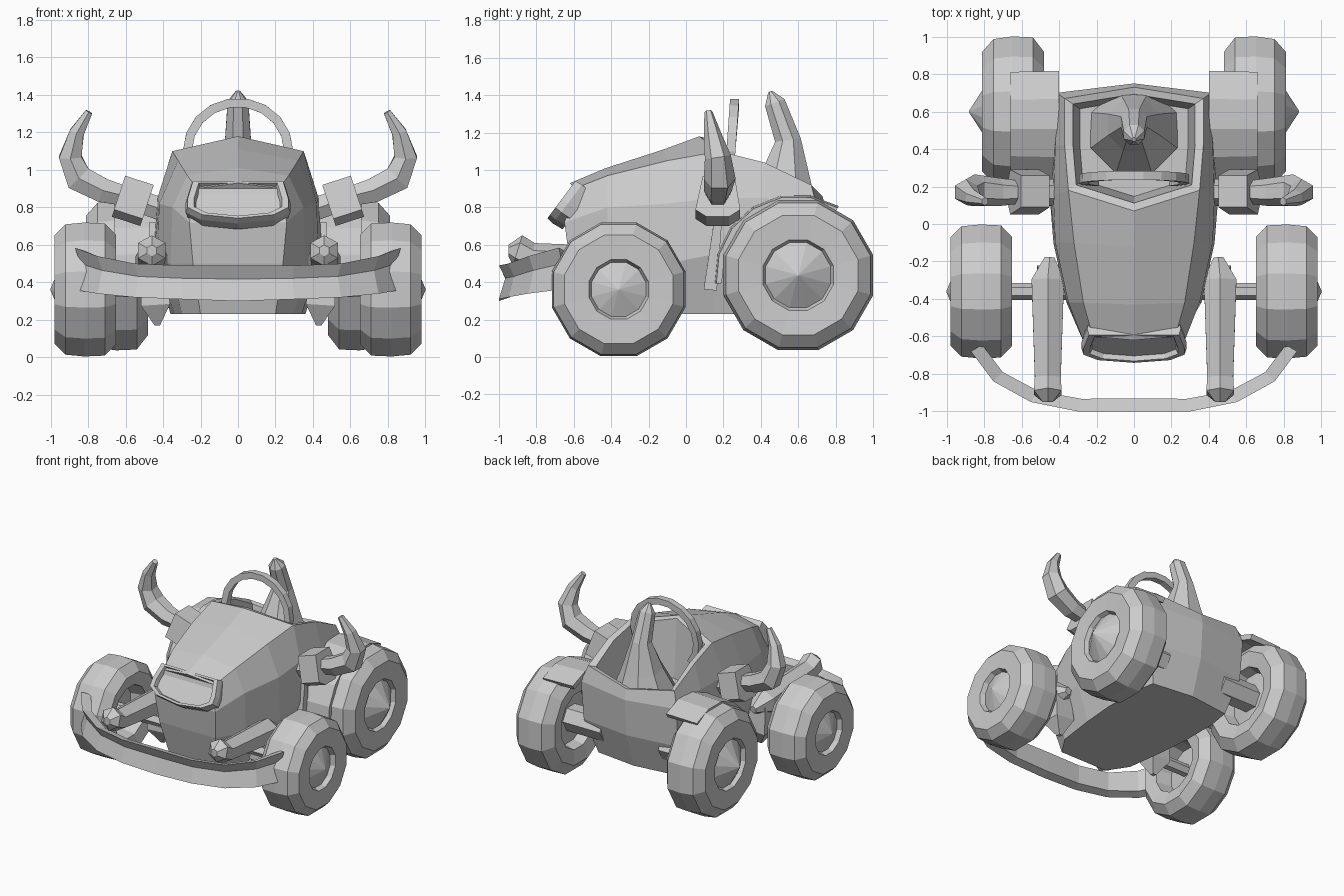
import bpy, bmesh, math
from mathutils import Vector as V

if "Cube" in bpy.data.objects:
    bpy.data.objects.remove(bpy.data.objects["Cube"])

grey = bpy.data.materials.new("light_grey")
grey.diffuse_color = (0.6, 0.6, 0.6, 1)
grey.use_nodes = True
grey.node_tree.nodes["Principled BSDF"].inputs["Base Color"].default_value = grey.diffuse_color


def make(name, verts, faces, mirror=False):
    bm = bmesh.new()
    vs = [bm.verts.new(v) for v in verts]
    for f in faces:
        bm.faces.new([vs[i] for i in f])
    bmesh.ops.remove_doubles(bm, verts=bm.verts, dist=0.0005)
    bmesh.ops.recalc_face_normals(bm, faces=bm.faces)
    me = bpy.data.meshes.new(name)
    bm.to_mesh(me)
    bm.free()
    me.materials.append(grey)
    ob = bpy.data.objects.new(name, me)
    bpy.context.collection.objects.link(ob)
    if mirror:
        ob.modifiers.new("Mirror", 'MIRROR').use_axis[0] = True
    return ob


def skin(rings, start=True, end=True):
    """Verts and faces joining closed rings of equal size."""
    n = len(rings[0])
    faces = [(k * n + i, k * n + (i + 1) % n, (k + 1) * n + (i + 1) % n, (k + 1) * n + i)
             for k in range(len(rings) - 1) for i in range(n)]
    if start:
        faces.append(tuple(range(n)))
    if end:
        faces.append(tuple((len(rings) - 1) * n + i for i in range(n)))
    return [v for r in rings for v in r], faces


def tube(name, path, n=6, ref=(0, 1, 0), turn=0.5, mirror=True):
    """Sweep an n-sided ring along (x, y, z, radius) points."""
    pts = [V(p[:3]) for p in path]
    rings = []
    for k, p in enumerate(pts):
        t = (pts[min(k + 1, len(pts) - 1)] - pts[max(k - 1, 0)]).normalized()
        u = t.cross(V(ref)).normalized()
        w = t.cross(u)
        angs = [(i + turn) * math.tau / n for i in range(n)]
        rings.append([p + path[k][3] * (math.cos(a) * u + math.sin(a) * w) for a in angs])
    return make(name, *skin(rings), mirror)


def wheel(name, y, z, profile, n=12):
    """Lathe a (radius, x) profile around the axle."""
    rings = [[V((x, y + r * math.cos(a), z + r * math.sin(a)))
              for a in [(i + 0.5) * math.tau / n for i in range(n)]] for r, x in profile]
    return make(name, *skin(rings), True)


# Body: cross-sections from nose to tail, points from floor to shoulder
sections = [
    [(.20, -.55, .23), (.24, -.62, .50), (.26, -.65, .72), (.22, -.60, .90)],
    [(.30, -.40, .23), (.36, -.42, .50), (.35, -.42, .80), (.27, -.42, .97)],
    [(.34, -.10, .23), (.43, -.10, .50), (.42, -.10, .82), (.32, -.10, 1.05)],
    [(.36, .15, .23), (.45, .15, .55), (.43, .15, .85), (.35, .18, 1.10)],
    [(.36, .42, .23), (.44, .42, .55), (.42, .42, .85), (.37, .42, 1.04)],
    [(.33, .60, .23), (.40, .68, .50), (.41, .70, .80), (.37, .67, .92)],
    [(0, .64, .23), (0, .73, .50), (0, .75, .78), (0, .73, .86)],
]
crown = [V((0, -.62, .93)), V((0, -.43, 1.01)), V((0, -.12, 1.11)), V((0, .07, 1.18))]


def flip(p):
    return V((-p[0], p[1], p[2]))


levels = [[V(s[j]) for s in sections] + [flip(s[j]) for s in sections[-2::-1]] for j in range(4)]
verts, faces = skin(levels, True, False)
top, c0 = 3 * 13, len(verts)
verts += crown
for k in range(3):  # hood
    faces += [(top + k, top + k + 1, c0 + k + 1, c0 + k),
              (top + 12 - k, c0 + k, c0 + k + 1, top + 11 - k)]
faces.append((top, c0, top + 12))
# Cockpit: rim lip, inner walls and floor
rim = levels[3][3:10] + [crown[3]]
mid = V((0, .42, 0))


def shrink(p, s, z):
    return V((p.x * s, mid.y + (p.y - mid.y) * s, z))


lip = [shrink(p, .88, p.z - .01) for p in rim]
well = [shrink(p, .78, .72) for p in rim]
v2, f2 = skin([rim, lip, well], False, True)
off = len(verts)
make("body", verts + v2, faces + [tuple(i + off for i in f) for f in f2])

# Snout: tilted plate with a recessed face
outline = [(-.25, .125), (.25, .125), (.28, 0), (.28, -.06), (.2, -.11),
           (0, -.135), (-.2, -.11), (-.28, -.06), (-.28, 0)]


def plate(scale, depth):
    o, u, n = V((0, -.655, .84)), V((0, .6, .8)), V((0, -.8, .6))
    return [o + V((x * scale, 0, 0)) + u * (q * scale) + n * depth for x, q in outline]


make("snout", *skin([plate(.95, -.09), plate(1, -.03), plate(.96, .01),
                     plate(.84, .01), plate(.8, -.02)]))

# Bumper: curved channel, (x, y, bottom, top)
rings = []
for x, y, zb, zt in [(0, -1, .30, .49), (.3, -1, .31, .49), (.55, -.95, .32, .50),
                     (.75, -.84, .34, .54), (.87, -.68, .36, .585)]:
    p = V((x, y, 0))
    inward = (V((x * .3, -.3, 0)) - p).normalized()
    zm = zb + (zt - zb) * .62
    rings.append([p + inward * d + V((0, 0, z)) for d, z in
                  [(0, zt), (.035, zm), (0, zb), (.06, zb + .02), (.07, zt - .02)]])
make("bumper", *skin(rings, False, True), True)

# Bumper arms, suspension blocks and axles
tube("bumper_arms", [(.45, -.18, .47, .03), (.46, -.3, .49, .10), (.46, -.82, .53, .08),
                     (.46, -.90, .57, .085), (.46, -.95, .57, .03)], 6, (0, 0, 1))
tube("suspension_blocks", [(.43, -.3, .17, .02), (.44, -.3, .28, .11), (.45, -.3, .48, .09)], 4)
tube("front_axle", [(.25, -.36, .36, .045), (.82, -.36, .36, .045)], 6, mirror=True)
tube("rear_axle", [(.25, .6, .44, .1), (.6, .6, .44, .1)], 6)

# Wheels with recessed hubs and pointed caps
wheel("front_wheels", -.36, .362,
      [(.03, .78), (.18, .79), (.20, .67), (.30, .65), (.365, .71), (.37, .82), (.36, .92),
       (.30, .98), (.165, .975), (.15, .94), (.005, 1.0)])
wheel("rear_wheels", .6, .438,
      [(.03, .56), (.20, .58), (.22, .50), (.33, .48), (.41, .54), (.415, .65), (.40, .75),
       (.33, .81), (.195, .80), (.18, .77), (.005, .88)])

# Rear fenders: arched strips between body and wheel
rings = []
for k in range(7):
    a = math.radians(185 - k * 21)
    rings.append([V((x, .59 + r * math.cos(a), .43 + r * math.sin(a)))
                  for x, r in [(.40, .40), (.40, .44), (.66, .43), (.66, .40)]])
make("rear_fenders", *skin(rings), True)
tube("side_struts", [(.44, .13, .36, .05), (.45, .17, .72, .03)], 4)

# Horn sockets: boxes tilted along the horn
tilt = math.radians(18)
ax, up = V((math.cos(tilt), 0, math.sin(tilt))), V((-math.sin(tilt), 0, math.cos(tilt)))
rings = [[V((.56, .17, .84)) + ax * a + V((0, b, 0)) + up * c
          for b, c in [(-.12, -.08), (-.08, .11), (.09, .11), (.12, -.08), (.06, -.12), (-.06, -.12)]]
         for a in (-.08, .08)]
make("horn_sockets", *skin(rings), True)
tube("horn_mounts", [(.38, .17, .78, .07), (.52, .17, .83, .07)], 6)
# Horns
tube("horns", [(.60, .17, .86, .06), (.72, .17, .89, .075), (.85, .18, .955, .085),
               (.895, .17, 1.07, .07), (.86, .14, 1.2, .045), (.795, .12, 1.31, .022)], 6)

# Roll hoop over the cockpit
hoop = [(.27 * math.cos(math.radians(a)), .24 + .02 * math.sin(math.radians(a)),
         1.10 + .26 * math.sin(math.radians(a)), .034) for a in range(-40, 221, 20)]
tube("roll_hoop", hoop, 4, mirror=False)

# Central seat cone and post
tube("seat_post", [(0, .50, .72, .25), (0, .53, .95, .15), (0, .545, 1.16, .075),
                   (0, .475, 1.36, .06), (0, .45, 1.42, .012)], 8, mirror=False)
